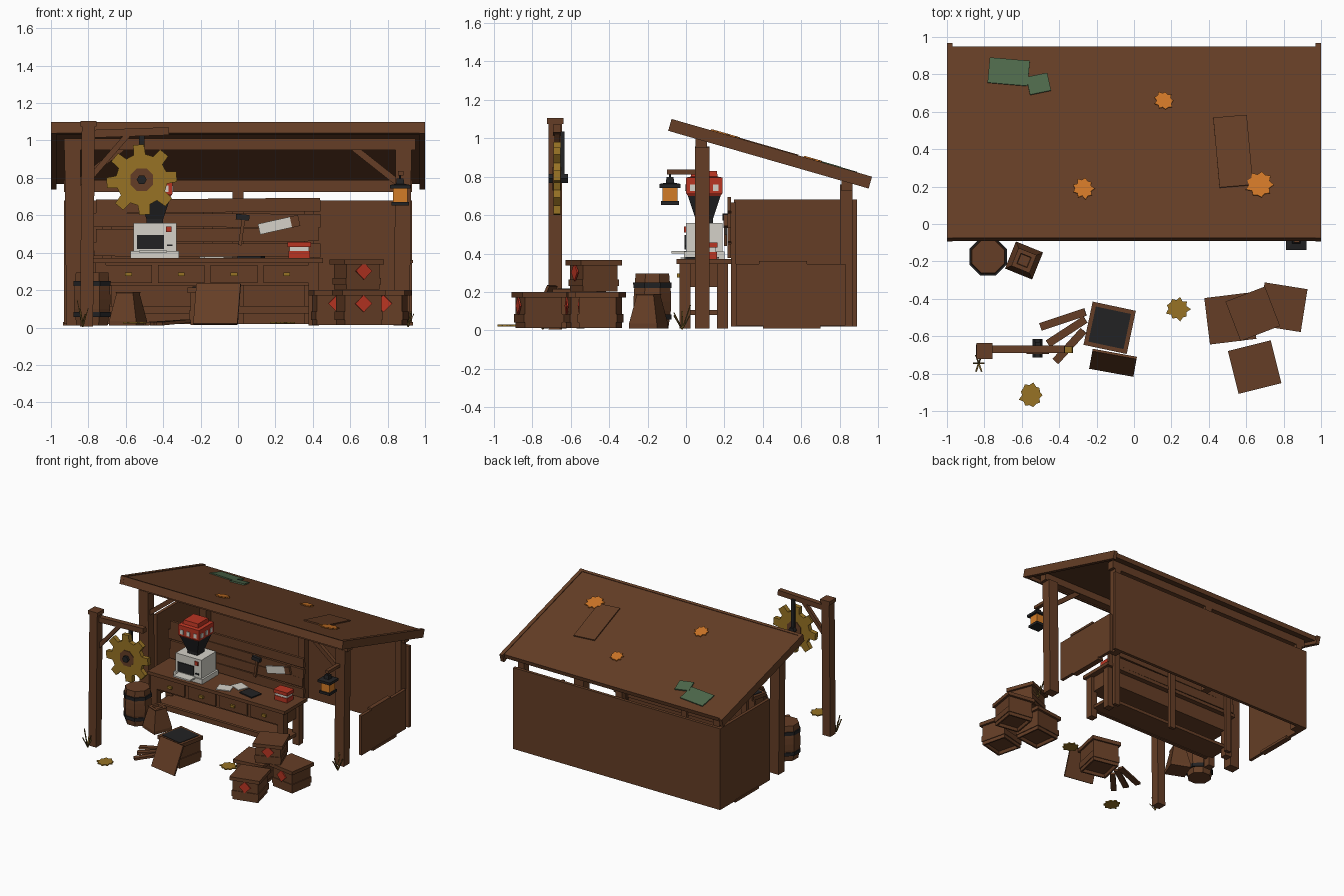
import bpy, bmesh, math, random
from mathutils import Vector, Matrix

random.seed(4)
if "Cube" in bpy.data.objects:
    bpy.data.objects.remove(bpy.data.objects["Cube"])


def material(name, *rgb):
    m = bpy.data.materials.new(name)
    m.use_nodes = True
    m.diffuse_color = (*rgb, 1)
    m.node_tree.nodes["Principled BSDF"].inputs["Base Color"].default_value = (*rgb, 1)
    return m


wood = material("brown wood", .13, .048, .019)
black = material("black iron", .016, .016, .017)
gold = material("old gold", .31, .17, .018)
red = material("red paint", .48, .035, .016)
white = material("off white", .66, .64, .58)
green = material("moss green", .075, .14, .07)
orange = material("leaf orange", .62, .18, .02)
glow = material("lantern amber", .65, .2, .02)
grass = material("dry grass", .17, .1, .02)


def finish(name, bm, mat, loc=(0, 0, 0), rot=(0, 0, 0)):
    bmesh.ops.recalc_face_normals(bm, faces=bm.faces)
    mesh = bpy.data.meshes.new(name)
    bm.to_mesh(mesh)
    bm.free()
    mesh.materials.append(mat)
    ob = bpy.data.objects.new(name, mesh)
    ob.location, ob.rotation_euler = loc, rot
    bpy.context.scene.collection.objects.link(ob)
    return ob


def block(name, centre, size, mat=wood, rot=(0, 0, 0)):
    bm = bmesh.new()
    bmesh.ops.create_cube(bm, size=1)
    bmesh.ops.scale(bm, vec=size, verts=bm.verts)
    return finish(name, bm, mat, centre, rot)


def span(name, x, y, z, mat=wood):
    """Box given by its limits on each axis."""
    lim = (x, y, z)
    return block(name, [sum(a) / 2 for a in lim], [a[1] - a[0] for a in lim], mat)


def beam(name, p, q, width, height, mat=wood):
    """Timber running from p to q."""
    p, q = Vector(p), Vector(q)
    turn = (q - p).to_track_quat("Y", "Z").to_euler()
    return block(name, (p + q) / 2, (width, (q - p).length, height), mat, turn)


def prism(name, points, thick, mat, loc, rot=(0, 0, 0)):
    bm = bmesh.new()
    face = bm.faces.new([bm.verts.new((x, y, -thick / 2)) for x, y in points])
    side = bmesh.ops.extrude_face_region(bm, geom=[face])["geom"]
    bmesh.ops.translate(bm, vec=(0, 0, thick), verts=[v for v in side if isinstance(v, bmesh.types.BMVert)])
    return finish(name, bm, mat, loc, rot)


def ring(count, radius, spin=0):
    return [(radius * math.cos(spin + math.tau * i / count), radius * math.sin(spin + math.tau * i / count))
            for i in range(count)]


def lathe(name, profile, sides, loc, mat=wood, turn=0):
    """Stack of polygon rings (radius, height); a four-sided ring takes half widths."""
    bm, rows = bmesh.new(), []
    grow = math.sqrt(2) if sides == 4 else 1
    for r, z in profile:
        rows.append([bm.verts.new((x, y, z)) for x, y in ring(sides, r * grow, math.pi / sides)])
    for a, b in zip(rows, rows[1:]):
        for i in range(sides):
            j = (i + 1) % sides
            bm.faces.new((a[i], a[j], b[j], b[i]))
    bm.faces.new(rows[0])
    bm.faces.new(rows[-1])
    return finish(name, bm, mat, loc, (0, 0, math.radians(turn)))


# Sloping roof, built in its own tilted frame
tilt = math.atan(.288)
frame = Matrix.Translation((0, .4375, .919)) @ Matrix.Rotation(-tilt, 4, "X")


def roof_part(name, centre, size, mat=wood, turn=0):
    ob = block(name, (0, 0, 0), size, mat)
    ob.matrix_world = frame @ Matrix.Translation(centre) @ Matrix.Rotation(math.radians(turn), 4, "Z")


def roof_spot(y):
    return (y - .4375) / math.cos(tilt)


roof_part("roof_panel", (0, 0, .01), (1.94, 1.05, .034))
roof_part("roof_front_fascia", (0, -.53, 0), (1.94, .022, .062))
for s in (-1, 1):
    roof_part("roof_end_board", (s * .985, 0, 0), (.03, 1.085, .064))
roof_part("loose_roof_board", (.53, roof_spot(.38), .03), (.18, .39, .012), wood, 5)
roof_part("moss_patch_large", (-.67, roof_spot(.805), .03), (.215, .14, .01), green, -5)
roof_part("moss_patch_small", (-.51, roof_spot(.74), .032), (.115, .1, .01), green, 12)


def leaf_points(radius):
    return [(x * f, y * f) for i, (x, y) in enumerate(ring(18, radius))
            for f in [random.uniform(.7, .85) if i % 2 else random.uniform(.9, 1.08)]]


for x, y, r in ((.16, .65, .053), (-.27, .18, .058), (.67, .2, .074)):
    leaf = prism("roof_leaves", leaf_points(r), .008, orange, (0, 0, 0))
    leaf.matrix_world = frame @ Matrix.Translation((x, roof_spot(y), .035))
for x, y in ((.235, -.455), (-.55, -.915)):
    prism("ground_leaves", leaf_points(.065), .009, gold, (x, y, .025))

# Walls, posts and main beams
span("back_wall", (-.93, .93), (.865, .89), (.02, .68))
span("right_wall", (-.93, -.905), (.25, .89), (.02, .68))
span("left_low_wall", (.905, .93), (.26, .83), (.025, .345))
span("left_wall_cap", (.9, .935), (.38, .63), (.345, .362))
span("back_beam", (-.93, .93), (.81, .865), (.725, .79))
span("front_beam", (-.93, .95), (.05, .11), (.95, 1.01))
span("back_middle_post", (-.03, .03), (.81, .865), (.02, .74))
for s in (-1, 1):
    beam("front_post", (s * .875, .085, .01), (s * .885, .085, .955), .075, .085)
    span("back_post", sorted((s * .85, s * .905)), (.8, .865), (.02, .76))
    beam("front_brace", (s * .86, .085, .77), (s * .62, .085, .96), .03, .035)
    span("wall_sill", sorted((s * .89, s * .935)), (.4, .7), (.01, .03))

# Counter with drawers and lower shelf
span("counter_top", (-.78, .455), (-.05, .24), (.345, .372))
span("drawer_case", (-.74, .41), (-.02, .2), (.225, .345))
span("lower_shelf", (-.74, .41), (.0, .2), (.08, .105))
span("lower_rail", (-.74, .41), (-.015, .01), (.075, .115))
for x in (-.735, .405):
    for y in (-.005, .19):
        span("counter_leg", (x - .028, x + .028), (y - .028, y + .028), (.01, .345))
for i in range(4):
    x = -.585 + i * .282
    span("drawer_front", (x - .125, x + .125), (-.032, -.015), (.238, .335))
    span("drawer_pull", (x - .018, x + .018), (-.048, -.03), (.275, .295), gold)

# Tool board with uneven planks
for i, (left, right, lean) in enumerate(((-.77, .44, .3), (-.76, .43, -.4), (-.78, .44, .2), (-.76, .44, -.5))):
    block("tool_plank", ((left + right) / 2, .225, .415 + i * .079), (right - left, .02, .073), wood,
          (0, math.radians(lean), 0))
for x in (-.7, -.16, .38):
    span("tool_board_upright", (x - .025, x + .025), (.235, .26), (.02, .665))
beam("hammer_handle", (.01, .205, .44), (.03, .205, .585), .016, .018)
block("hammer_head", (.025, .205, .59), (.072, .028, .03), black, (0, .1, 0))
block("saw_blade", (.2, .208, .545), (.18, .01, .058), white, (0, -.22, 0))
block("saw_handle", (.305, .205, .568), (.045, .02, .06), wood, (0, -.22, 0))

# Grinding machine with hopper
span("machine_base", (-.575, -.315), (-.01, .2), (.372, .41), white)
span("machine_body", (-.56, -.33), (.0, .19), (.41, .56), white)
span("machine_tray", (-.53, -.38), (-.075, .0), (.4, .412), white)
span("machine_window", (-.54, -.395), (-.008, .002), (.42, .495), black)
span("machine_button", (-.385, -.355), (-.01, .002), (.51, .54), red)
span("machine_slot", (-.38, -.35), (-.007, .002), (.435, .445), black)
hub = (-.445, .095, 0)
lathe("machine_hopper", ((.045, .56), (.045, .58), (.085, .7)), 4, hub, black)
lathe("hopper_lid", ((.085, .7), (.095, .715), (.095, .795), (.07, .8), (.065, .83)), 4, hub, red)
for s in (-1, 0, 1):
    span("lid_stripe", (hub[0] + s * .06 - .014, hub[0] + s * .06 + .014), (-.004, .002), (.725, .76), white)
    span("lid_side_stripe", (-.352, -.346), (.081 + s * .06, .109 + s * .06), (.725, .76), white)

# Things lying on the counter
block("paper_sheet", (-.14, .03, .376), (.11, .09, .006), white, (0, 0, .3))
block("paper_sheet", (-.06, .11, .378), (.1, .09, .006), white, (0, 0, -.4))
block("clipboard", (.07, .06, .377), (.13, .1, .009), black, (0, 0, -.2))
span("tin_bottom", (.27, .385), (.08, .16), (.372, .408), red)
span("tin_middle", (.275, .38), (.085, .155), (.408, .43), white)
span("tin_lid", (.265, .39), (.075, .165), (.43, .457), red)

# Lantern on its arm
span("lantern_arm", (.855, .885), (-.1, .06), (.812, .836))
lamp = (.867, -.083, 0)
lathe("lantern_hook", ((.006, .76), (.006, .815)), 6, lamp, black)
lathe("lantern_cap", ((.055, .742), (.055, .762), (.022, .768), (.018, .798)), 4, lamp, black)
lathe("lantern_glass", ((.038, .67), (.038, .745)), 4, lamp, glow)
lathe("lantern_foot", ((.047, .652), (.047, .672)), 4, lamp, black)

# Sign post with hanging gear
beam("sign_post", (-.81, -.68, .005), (-.8, -.68, 1.09), .07, .07)
block("sign_post_cap", (-.8, -.68, 1.09), (.085, .085, .03))
beam("sign_arm", (-.8, -.67, 1.035), (-.37, -.67, 1.05), .042, .042)
beam("sign_brace", (-.79, -.67, .8), (-.59, -.67, 1.03), .028, .03)
teeth = []
for i in range(8):
    mid = math.tau * i / 8 + .09
    for turn, r in ((-.24, .138), (-.15, .19), (.15, .19), (.24, .138)):
        teeth.append((r * math.cos(mid + turn), r * math.sin(mid + turn)))
upright = (math.pi / 2, 0, 0)
prism("gear_wheel", teeth, .036, gold, (-.515, -.672, .79), upright)
prism("gear_hub", ring(8, .066, math.pi / 8), .046, wood, (-.515, -.672, .79), upright)
prism("gear_axle", ring(6, .027), .1, black, (-.515, -.665, .79), upright)
span("gear_hanger", (-.53, -.5), (-.652, -.632), (.78, 1.035), black)

# Barrel and tapered box
cask = (-.78, -.175, 0)
lathe("barrel", ((.09, .01), (.104, .1), (.106, .15), (.104, .2), (.094, .295)), 8, cask)
for z in (.07, .235):
    lathe("barrel_band", ((.107, z - .014), (.108, z + .014)), 8, cask, black)
lathe("tapered_box", ((.078, .01), (.078, .035), (.048, .18), (.052, .19), (.03, .19), (.027, .175)), 4,
      (-.588, -.195, 0), wood, -22)


def crate(name, x, y, z, half, tall, turn, marked=True):
    """Crate with skirt, overhanging lid and a painted diamond."""
    at, n = (x, y, z), half - .01
    lathe(name + "_body", ((n - .02, .025), (n - .012, .003), (n, .003), (n, tall - .02)), 4, at, wood, turn)
    lathe(name + "_band", ((half - .004, .03), (half - .004, tall * .4)), 4, at, wood, turn)
    if not marked:
        return
    lathe(name + "_lid", ((half + .008, tall - .028), (half + .008, tall)), 4, at, wood, turn)
    a = math.radians(turn)
    front = (x + math.sin(a) * half, y - math.cos(a) * half, z + tall * .62)
    prism(name + "_diamond", ring(4, .046), .009, red, front, (math.pi / 2, 0, a))


crate("left_crate", .515, -.505, .01, .117, .19, 7)
crate("far_crate", .795, -.445, .01, .108, .19, -9)
crate("front_crate", .645, -.765, .01, .11, .19, 14)
crate("top_crate", .635, -.48, .2, .105, .165, 21)

# Opened crate, its lid and spare planks
crate("open_crate", -.13, -.555, .01, .115, .205, -12, False)
lathe("open_crate_rim", ((.118, .175), (.118, .205)), 4, (-.13, -.555, .01), wood, -12)
lathe("open_crate_filling", ((.096, .2), (.096, .209)), 4, (-.13, -.555, .01), black, -12)
block("leaning_lid", (-.112, -.742, .125), (.24, .014, .235), wood, (-.42, 0, -.18))
for p, q in (((-.5, -.55), (-.26, -.47)), ((-.46, -.64), (-.26, -.51)), ((-.42, -.735), (-.27, -.57))):
    beam("spare_plank", (*p, .02), (*q, .035), .042, .018)

# Dry weeds at the post feet
for x, y in ((-.83, -.745), (.91, -.02)):
    for i in range(6):
        a = i * math.tau / 6
        tip = (x + math.cos(a) * .03, y + math.sin(a) * .05, random.uniform(.07, .15))
        beam("weed_blade", (x, y, .005), tip, .009, .004, grass)
